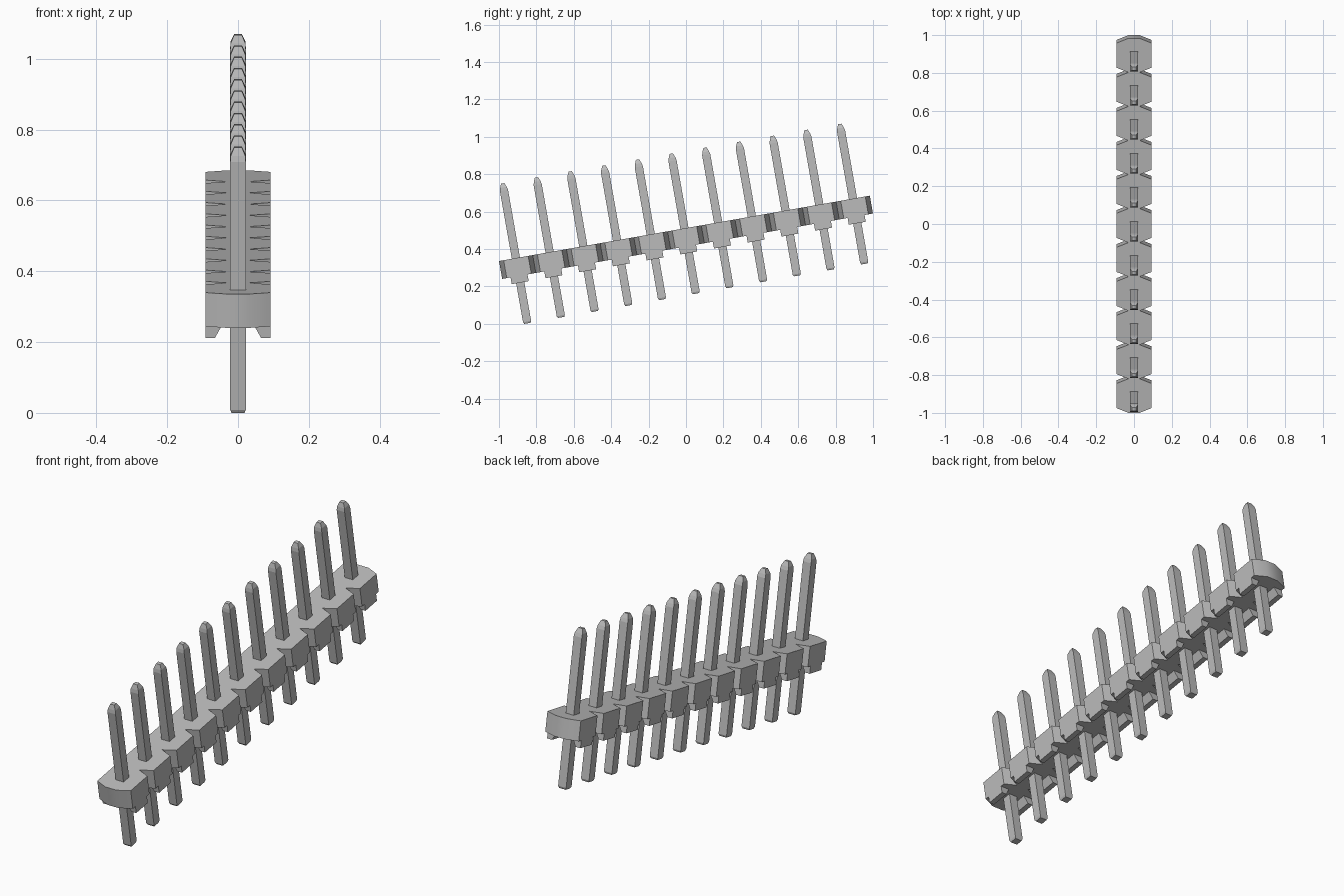
import bpy, bmesh, math
from mathutils import Matrix

cube = bpy.data.objects.get("Cube")
if cube:
    bpy.data.objects.remove(cube, do_unlink=True)

COUNT, PITCH = 11, 0.183
HALF_W, NECK, CHAMFER = 0.092, 0.03, 0.025
TOP, BOTTOM, FOOT = 0.0485, -0.0485, -0.085
TILT = Matrix.Translation((0, 0, 0.4625)) @ Matrix.Rotation(math.radians(10), 4, "X")

grey = bpy.data.materials.new("plain grey")
grey.use_nodes = True
grey.diffuse_color = (0.5, 0.5, 0.5, 1)
grey.node_tree.nodes["Principled BSDF"].inputs["Base Color"].default_value = (0.5, 0.5, 0.5, 1)


def loft(name, rings, offset=0.0):
    """Skin a closed solid through rings of points, then tilt it into place."""
    bm = bmesh.new()
    loops = [[bm.verts.new(p) for p in ring] for ring in rings]
    n = len(loops[0])
    for a, b in zip(loops, loops[1:]):
        for i in range(n):
            j = (i + 1) % n
            bm.faces.new((a[i], a[j], b[j], b[i]))
    bm.faces.new(loops[0][::-1])
    bm.faces.new(loops[-1])
    bmesh.ops.recalc_face_normals(bm, faces=bm.faces)
    bm.transform(TILT @ Matrix.Translation((0, offset, 0)))
    mesh = bpy.data.meshes.new(name)
    bm.to_mesh(mesh)
    bm.free()
    mesh.materials.append(grey)
    obj = bpy.data.objects.new(name, mesh)
    bpy.context.collection.objects.link(obj)
    return obj


def rect(hx, hy, z):
    return [(-hx, -hy, z), (hx, -hy, z), (hx, hy, z), (-hx, hy, z)]


centres = [(i - (COUNT - 1) / 2) * PITCH for i in range(COUNT)]

# Notched strip: one side of the outline, then its mirror
side = [(NECK, centres[0] - PITCH / 2)]
for c in centres:
    side += [(HALF_W, c - PITCH / 2 + CHAMFER), (HALF_W, c + PITCH / 2 - CHAMFER),
             (NECK, c + PITCH / 2)]
outline = side + [(-x, y) for x, y in reversed(side)]
strip = loft("notched_strip", [[(x, y, z) for x, y in outline] for z in (BOTTOM, TOP)])

# Smooth the shallow corners of the strip
bpy.ops.object.select_all(action="DESELECT")
strip.select_set(True)
bpy.context.view_layer.objects.active = strip
bpy.ops.object.shade_smooth_by_angle(angle=math.radians(30))

for i, c in enumerate(centres, 1):
    # Square pin with a tapered tip and a slightly chamfered foot
    loft(f"pin_{i}", [rect(0.018, 0.017, -0.306), rect(0.022, 0.022, -0.296),
                      rect(0.022, 0.022, 0.415), rect(0.0205, 0.018, 0.432),
                      rect(0.011, 0.009, 0.454)], c)
    # Pair of standoff feet, sloped on the inside
    for s, label in ((1, "left"), (-1, "right")):
        section = [(HALF_W, TOP - 0.05), (HALF_W, FOOT), (0.065, FOOT),
                   (0.045, BOTTOM), (0.045, TOP - 0.05)]
        loft(f"foot_{label}_{i}", [[(s * x, y, z) for x, z in section]
                                   for y in (-0.046, 0.046)], c)
